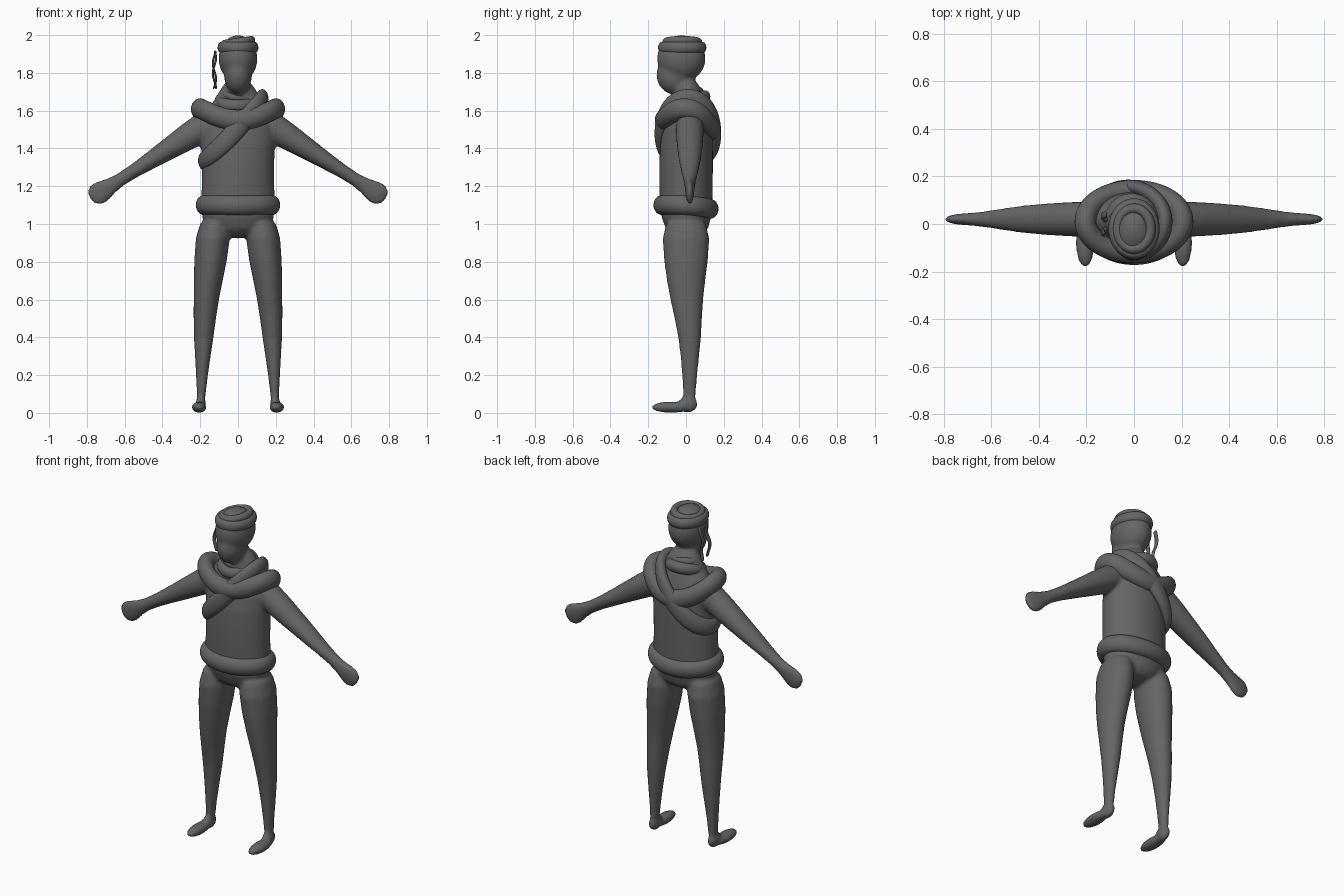
import bpy
import bmesh
from math import cos, sin, tau
from mathutils import Matrix, Vector

cube = bpy.data.objects.get("Cube")
if cube:
    bpy.data.objects.remove(cube)

grey = bpy.data.materials.new("dark grey")
grey.use_nodes = True
shade = .13
grey.diffuse_color = (shade, shade, shade, 1)
bsdf = grey.node_tree.nodes["Principled BSDF"]
bsdf.inputs["Base Color"].default_value = grey.diffuse_color

X, Y, Z = Matrix.Identity(3)


def loft(bm, rings, closed=False, sides=20):
    """Skin oval rings given as (centre, half axis u, half axis v)."""
    turns = [tau * i / sides for i in range(sides)]
    loops = [[bm.verts.new(centre + u * cos(turn) + v * sin(turn)) for turn in turns]
             for centre, u, v in rings]
    pairs = list(zip(loops, loops[1:]))
    if closed:
        pairs.append((loops[-1], loops[0]))
    faces = [bm.faces.new((low[i - 1], low[i], high[i], high[i - 1]))
             for low, high in pairs for i in range(sides)]
    if not closed:
        faces += [bm.faces.new(loops[0]), bm.faces.new(loops[-1])]
    bmesh.ops.recalc_face_normals(bm, faces=faces)


def ellipsoid(bm, centre, radii):
    place = Matrix.LocRotScale(Vector(centre), None, Vector(radii))
    bmesh.ops.create_uvsphere(bm, u_segments=24, v_segments=16, radius=1, matrix=place)


def finish(bm, name):
    mesh = bpy.data.meshes.new(name)
    bm.to_mesh(mesh)
    bm.free()
    mesh.materials.append(grey)
    mesh.shade_smooth()
    obj = bpy.data.objects.new(name, mesh)
    bpy.context.scene.collection.objects.link(obj)
    subdivision = obj.modifiers.new("subdivision", "SUBSURF")
    subdivision.levels = subdivision.render_levels = 1
    return obj


def upright(bm, rows, side=1):
    """Loft level ovals from rows of (z, centre x, half width, centre y, half depth)."""
    loft(bm, [(Vector((side * x, y, z)), X * width, Y * depth)
              for z, x, width, y, depth in rows])


def roll(name, centre, radius_x, radius_y, thick, tall, tilt=0, lean=0, saddle=0, count=40):
    """Cloth roll round an oval; tilt lifts the back, lean the left, saddle both sides."""
    centre = Vector(centre)
    path = []
    for i in range(count):
        c, s = cos(tau * i / count), sin(tau * i / count)
        height = tilt * s + lean * c + saddle * c * c
        path.append(centre + Vector((radius_x * c, radius_y * s, height)))
    rings = []
    for i, point in enumerate(path):
        along = (path[(i + 1) % count] - path[i - 1]).normalized()
        outward = point - centre
        outward.z = 0
        outward = (outward - along * outward.dot(along)).normalized()
        rings.append((point, outward * thick, along.cross(outward) * tall))
    bm = bmesh.new()
    loft(bm, rings, closed=True, sides=14)
    return finish(bm, name)


# Torso and neck
bm = bmesh.new()
upright(bm, [
    (.92, 0, .12, .01, .09),
    (1.02, 0, .21, 0, .14),
    (1.2, 0, .19, 0, .145),
    (1.45, 0, .2, 0, .145),
    (1.58, 0, .2, .02, .12),
    (1.65, 0, .12, .02, .08),
    (1.78, 0, .07, 0, .065),
])

# Cranium and jaw
ellipsoid(bm, (0, -.025, 1.875), (.104, .13, .125))
ellipsoid(bm, (0, -.06, 1.79), (.075, .098, .105))

# Limbs: the arm runs straight outward and down, flaring into a mitten hand
leg = [
    (1.06, .12, .1, 0, .14),
    (.8, .145, .09, 0, .12),
    (.6, .17, .066, 0, .087),
    (.4, .182, .055, .025, .06),
    (.15, .193, .025, .017, .034),
    (.02, .197, .022, .02, .035),
]
arm = [  # x, half depth, half height
    (.1, .08, .09),
    (.25, .075, .075),
    (.47, .062, .045),
    (.64, .03, .028),
    (.71, .025, .06),
    (.75, .022, .068),
    (.785, .01, .035),
]
for side in (-1, 1):
    upright(bm, leg, side)
    ellipsoid(bm, (side * .205, -.08, .03), (.04, .105, .03))
    ellipsoid(bm, (side * .197, .01, .045), (.028, .053, .045))
    across = Vector((side * .55, 0, .83))
    loft(bm, [(Vector((side * x, .02, 1.63 - .635 * x)), Y * depth, across * height)
              for x, depth, height in arm])

# Fuse the body parts into one smooth skin
body = finish(bm, "body")
fuse = body.modifiers.new("fuse", "REMESH")
fuse.mode = "VOXEL"
fuse.voxel_size = .011
fuse.use_smooth_shade = True
relax = body.modifiers.new("relax", "SMOOTH")
relax.iterations = 5

# Cloth rolls on the waist, shoulders and chest
roll("belt", (0, 0, 1.09), .18, .128, .046, .054, tilt=-.01, saddle=.01)
roll("shoulder_roll", (0, .01, 1.525), .205, .13, .047, .056, tilt=-.025, saddle=.085)
roll("sash", (-.025, .01, 1.48), .155, .145, .033, .052, lean=.165, saddle=.02)

# Neck scarf in two wraps
roll("neck_scarf_lower", (-.01, .015, 1.65), .085, .085, .03, .034, tilt=.025)
roll("neck_scarf_upper", (-.01, .01, 1.685), .066, .062, .022, .024, tilt=.015, lean=-.01)

# Head wrap
roll("head_band", (0, -.02, 1.934), .085, .105, .024, .032)
roll("head_wrap_top", (0, -.02, 1.962), .07, .085, .022, .024, lean=.01)

# Wavy tails hanging from the right side of the head wrap
for name, y, phase in (("wrap_tail_front", -.03, 0), ("wrap_tail_back", .03, 2)):
    bm = bmesh.new()
    rings = []
    for i in range(9):
        sway = Vector((sin(i + phase), cos(i / 2), 0)) * .01
        drop = Vector((-.125, y, 1.92 - i * .026))
        rings.append((drop + sway, X * .006, Y * .015))
    loft(bm, rings, sides=10)
    finish(bm, name)
